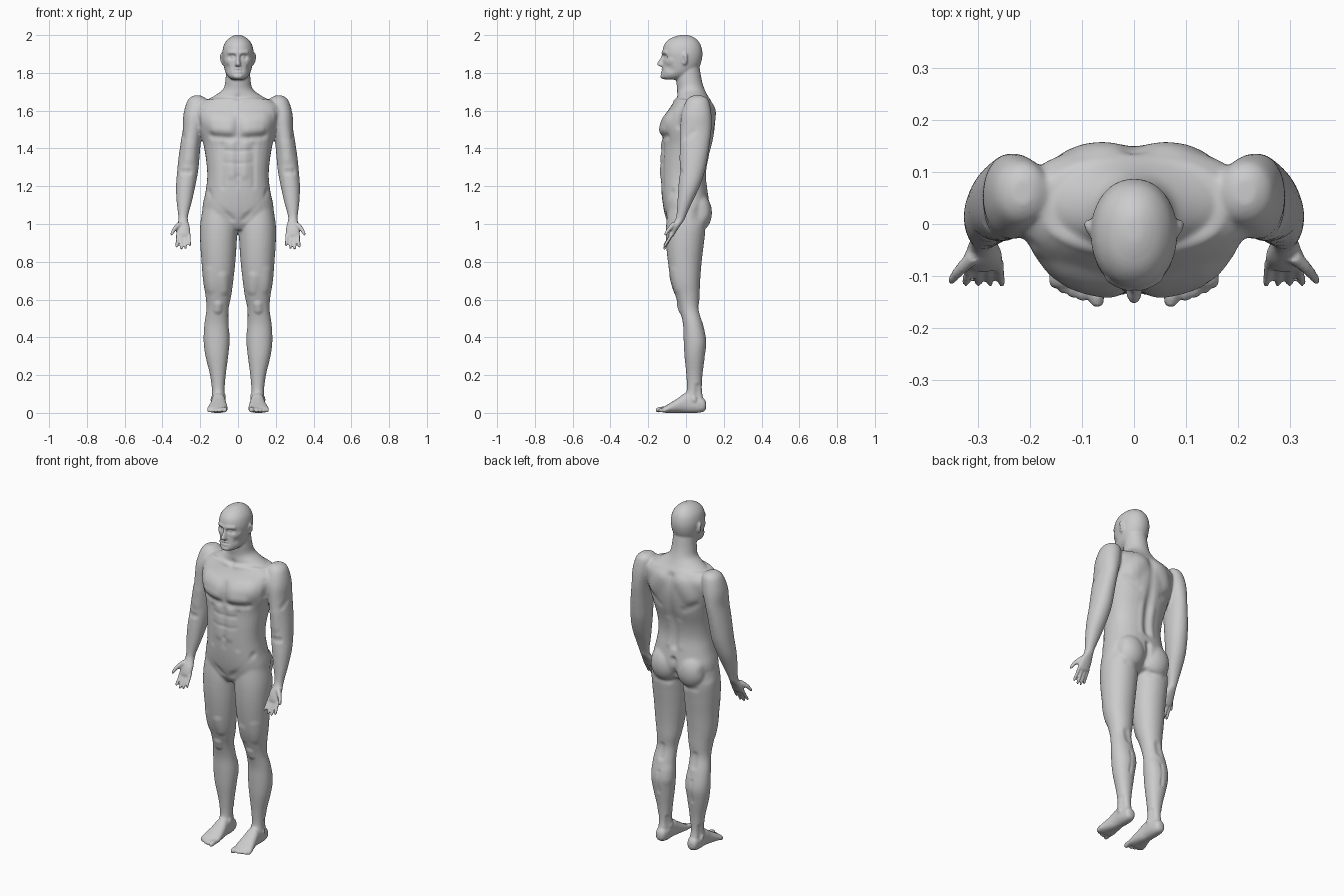
import bpy, bmesh, math
from mathutils import Vector, Matrix, kdtree

bm = bmesh.new()
BOTH = (1, -1)


def smooth_rows(rows, steps=4):
    """Catmull-Rom interpolation between section rows."""
    out = []
    for i in range(len(rows) - 1):
        a, b, c, d = (rows[max(i - 1, 0)], rows[i], rows[i + 1], rows[min(i + 2, len(rows) - 1)])
        for k in range(steps):
            t = k / steps
            out.append([0.5 * (2 * q + (r - p) * t + (2 * p - 5 * q + 4 * r - s) * t * t
                               + (3 * q - p - 3 * r + s) * t ** 3) for p, q, r, s in zip(a, b, c, d)])
    return out + [list(rows[-1])]


def bridge(rings, s=1):
    """Closed skin over a list of point rings, mirrored when s is -1."""
    rings = [[bm.verts.new((s * p[0], p[1], p[2])) for p in ring] for ring in rings]
    n = len(rings[0])
    for r0, r1 in zip(rings, rings[1:]):
        for k in range(n):
            bm.faces.new((r0[k], r0[(k + 1) % n], r1[(k + 1) % n], r1[k]))
    bm.faces.new(rings[0])
    bm.faces.new(rings[-1])


def loft(rows, n=2.0, along='z', sides=(1,), seg=32):
    """Rows are (station, x0, x1, v0, v1); v is y for vertical lofts and z for lofts along y."""
    rings = []
    for st, x0, x1, v0, v1 in smooth_rows(rows):
        ring = []
        for k in range(seg):
            a = 2 * math.pi * k / seg
            c, w = math.cos(a), math.sin(a)
            x = (x0 + x1) / 2 + (x1 - x0) / 2 * math.copysign(abs(c) ** (2 / n), c)
            v = (v0 + v1) / 2 + (v1 - v0) / 2 * math.copysign(abs(w) ** (2 / n), w)
            ring.append((x, v, st) if along == 'z' else (x, st, v))
        rings.append(ring)
    for s in sides:
        bridge(rings, s)


def circle(r, z, seg):
    return [Vector((r * math.cos(2 * math.pi * k / seg), r * math.sin(2 * math.pi * k / seg), z))
            for k in range(seg)]


def blob(c, r, rot=(0, 0, 0)):
    """Mirrored pair of ellipsoids."""
    m = (Matrix.Translation(c) @ Matrix.Rotation(rot[2], 4, 'Z') @ Matrix.Rotation(rot[1], 4, 'Y')
         @ Matrix.Rotation(rot[0], 4, 'X') @ Matrix.Diagonal((*r, 1)))
    rings = [[m @ p for p in circle(math.sin(t), math.cos(t), 24)]
             for t in (.05 + (math.pi - .1) * i / 14 for i in range(15))]
    for s in BOTH:
        bridge(rings, s)


def digit(points, r0, r1):
    """Mirrored finger or toe: a tube with rounded ends."""
    pts = [Vector(p) for p in smooth_rows(points, 4)]
    last = len(pts) - 1
    rings = []
    for i, p in enumerate(pts):
        d = (pts[min(i + 1, last)] - pts[max(i - 1, 0)]).normalized()
        q = d.to_track_quat('Z', 'Y')
        r = r0 + (r1 - r0) * i / last
        angles = (0, .5, 1.0, 1.4) if i == last else (0,)
        for t in angles:
            rings.append([p + q @ v for v in circle(r * math.cos(t), r * math.sin(t), 12)])
    for s in BOTH:
        bridge(rings, s)


def central(rows):
    return [(z, -w, w, f, b) for z, w, f, b in rows]


# torso and neck
loft(central([(.968, .04, -.075, .03), (1.0, .12, -.095, .09), (1.05, .182, -.112, .118),
              (1.1, .187, -.122, .125), (1.17, .172, -.13, .115), (1.25, .163, -.133, .104),
              (1.33, .168, -.132, .113), (1.42, .183, -.128, .138), (1.5, .205, -.133, .152),
              (1.57, .222, -.115, .155), (1.62, .222, -.082, .148), (1.66, .175, -.058, .128)]), n=2.35)
loft(central([(1.6, .2, -.06, .13), (1.65, .17, -.05, .13), (1.685, .115, -.048, .112),
              (1.715, .078, -.047, .098), (1.76, .067, -.052, .084), (1.83, .062, -.05, .072)]))

# head, nose and ears
loft(central([(2.0, .012, -.03, .01), (1.994, .03, -.055, .03), (1.978, .054, -.09, .056),
              (1.95, .074, -.115, .077), (1.91, .083, -.125, .087), (1.87, .081, -.122, .084),
              (1.83, .074, -.124, .07), (1.8, .065, -.13, .045), (1.777, .05, -.13, .005),
              (1.764, .03, -.112, -.03)]), n=2.1)
loft(central([(1.9, .008, -.127, -.1), (1.875, .009, -.138, -.1), (1.85, .014, -.155, -.1),
              (1.84, .017, -.15, -.1), (1.834, .013, -.138, -.1)]), seg=20)
blob((.085, -.008, 1.873), (.008, .018, .033), (-.15, .15, -.35))

# legs and seat
loft([(1.12, .03, .18, -.09, .09), (1.0, .005, .2, -.105, .105), (.9, .007, .2, -.105, .095),
      (.8, .014, .193, -.096, .083), (.7, .025, .185, -.08, .075), (.62, .036, .172, -.056, .072),
      (.55, .05, .167, -.034, .07), (.47, .05, .178, -.016, .09), (.38, .045, .182, -.012, .108),
      (.3, .052, .172, -.008, .1), (.2, .065, .148, .002, .087), (.12, .071, .138, .004, .084),
      (.07, .068, .14, -.015, .092), (.03, .07, .138, -.015, .09)], n=2.1, sides=BOTH)
blob((.085, .068, 1.06), (.088, .07, .1))

# feet and toes
loft([(.107, .09, .118, .025, .055), (.095, .076, .132, .008, .075), (.06, .068, .138, 0, .09),
      (.0, .066, .14, .0, .105), (-.04, .06, .147, .0, .08), (-.08, .055, .158, .0, .055),
      (-.108, .055, .164, .0, .038), (-.12, .06, .16, .004, .03)], n=2.3, along='y', sides=BOTH)
for x, y, r in ((.071, -.148, .015), (.098, -.141, .011), (.118, -.135, .0105),
                (.137, -.126, .01), (.154, -.116, .01)):
    digit([(x, -.09, .02), (x, y + .015, .019), (x, y, r)], r, r * .92)

# arms running down into the palms
loft([(1.68, .195, .235, .035, .09), (1.655, .165, .267, .002, .12), (1.58, .17, .289, -.025, .135),
      (1.5, .188, .293, -.03, .135), (1.42, .198, .305, -.03, .125), (1.35, .204, .315, -.03, .114),
      (1.28, .211, .322, -.033, .1), (1.2, .226, .328, -.04, .073), (1.12, .244, .325, -.045, .035),
      (1.05, .263, .317, -.05, .003), (1.02, .265, .316, -.059, -.01), (.985, .255, .325, -.079, -.035),
      (.955, .253, .328, -.09, -.054), (.935, .258, .324, -.093, -.066)], n=2.1, sides=BOTH)

# fingers and thumbs
for x, tx, tz in ((.261, .254, .888), (.28, .277, .873), (.3, .3, .87), (.319, .324, .882)):
    digit([(x, -.07, .955), ((x + tx) / 2, -.095, (.945 + tz) / 2), (tx, -.114, tz)], .0095, .0075)
digit([(.308, -.062, 1.0), (.335, -.088, .975), (.352, -.109, .945)], .015, .008)

bmesh.ops.recalc_face_normals(bm, faces=bm.faces)
mesh = bpy.data.meshes.new("body")
bm.to_mesh(mesh)
bm.free()
body = bpy.data.objects.new("body", mesh)
bpy.context.collection.objects.link(body)

# fuse all parts into one skin
rem = body.modifiers.new("fuse", 'REMESH')
rem.mode, rem.voxel_size = 'VOXEL', .006
soft = body.modifiers.new("soften", 'SMOOTH')
soft.factor, soft.iterations = .5, 3
dg = bpy.context.evaluated_depsgraph_get()
skin = bpy.data.meshes.new_from_object(body.evaluated_get(dg))
body.modifiers.clear()
body.data = skin
bm = bmesh.new()
bm.from_mesh(skin)
bm.normal_update()
bm.verts.ensure_lookup_table()
tree = kdtree.KDTree(len(bm.verts))
for v in bm.verts:
    tree.insert((abs(v.co.x), v.co.y, v.co.z), v.index)
tree.balance()
shift = {}


def sculpt(strokes):
    """Mirrored strokes (start, end, radius, amount) along the surface normal."""
    for a, b, r, amt in strokes:
        a, b = Vector(a), Vector(b)
        ab = b - a
        for co, i, _ in tree.find_range((a + b) / 2, ab.length / 2 + r):
            t = max(0, min(1, (co - a).dot(ab) / max(ab.length_squared, 1e-9)))
            d = (co - a - ab * t).length / r
            if d < 1:
                shift[i] = shift.get(i, 0) + amt * (1 - d * d) ** 2


# face: brow, sockets, eyes, cheeks, lips, chin, ear hollow
sculpt([((.012, -.125, 1.906), (.048, -.107, 1.908), .018, .005),
        ((.026, -.12, 1.886), (.04, -.112, 1.885), .021, -.011),
        ((.028, -.119, 1.884), (.038, -.114, 1.884), .01, .005),
        ((.052, -.098, 1.86), (.062, -.08, 1.865), .025, .004),
        ((.052, -.09, 1.825), (.056, -.075, 1.82), .028, -.004),
        ((0, -.125, 1.813), (.022, -.12, 1.812), .008, -.005),
        ((0, -.126, 1.82), (.014, -.123, 1.819), .01, .005),
        ((0, -.127, 1.805), (.013, -.124, 1.806), .01, .005),
        ((0, -.129, 1.779), (.012, -.127, 1.779), .018, .005),
        ((.092, -.015, 1.88), (.09, -.015, 1.865), .012, -.004)])

# chest and belly
sculpt([((.06, -.13, 1.53), (.13, -.1, 1.54), .075, .012),
        ((.05, -.132, 1.49), (.12, -.11, 1.495), .035, .006),
        ((0, -.13, 1.6), (0, -.135, 1.46), .028, -.008),
        ((.03, -.13, 1.455), (.14, -.1, 1.465), .026, -.008),
        ((0, -.13, 1.43), (0, -.13, 1.2), .016, -.004),
        ((.035, -.13, 1.42), (.035, -.13, 1.26), .033, .006),
        ((.01, -.13, 1.385), (.07, -.12, 1.39), .013, -.005),
        ((.01, -.13, 1.32), (.07, -.12, 1.325), .013, -.005),
        ((.082, -.115, 1.42), (.08, -.115, 1.2), .022, -.005),
        ((0, -.133, 1.255), (0, -.133, 1.25), .011, -.008),
        ((.15, -.07, 1.17), (.03, -.11, 1.02), .024, -.007),
        ((.025, -.06, 1.655), (.16, -.02, 1.67), .02, .005),
        ((0, -.055, 1.675), (0, -.055, 1.67), .022, -.007),
        ((.19, -.03, 1.6), (.2, -.04, 1.52), .025, -.006)])

# back and seat
sculpt([((0, .14, 1.62), (0, .11, 1.2), .035, -.012),
        ((.07, .15, 1.6), (.12, .14, 1.52), .06, .008),
        ((.035, .11, 1.35), (.035, .11, 1.2), .03, .004),
        ((.15, .12, 1.48), (.08, .13, 1.44), .03, -.004),
        ((0, .12, 1.12), (0, .1, .98), .024, -.02),
        ((.16, .08, 1.07), (.17, .05, 1.03), .045, -.006),
        ((.03, .09, .965), (.13, .09, .97), .024, -.006)])

# limbs: knees, thighs, calves, ankles, upper arms and elbows
sculpt([((.105, -.04, .57), (.107, -.035, .545), .032, .008),
        ((.07, -.06, .65), (.08, -.07, .72), .04, .006),
        ((.15, -.05, .66), (.15, -.06, .75), .04, .004),
        ((.108, .07, .56), (.108, .075, .5), .03, -.006),
        ((.108, .1, .42), (.11, .1, .3), .014, -.004),
        ((.07, .07, .42), (.072, .07, .38), .05, .004),
        ((.075, .03, .09), (.07, .03, .085), .02, .005),
        ((.137, .045, .075), (.138, .045, .07), .02, .006),
        ((.08, .06, .14), (.085, .06, .08), .025, -.006),
        ((.13, .06, .14), (.13, .06, .08), .025, -.006),
        ((.3, .04, 1.49), (.29, .0, 1.46), .025, -.004),
        ((.25, -.03, 1.42), (.255, -.03, 1.35), .045, .004),
        ((.26, -.03, 1.275), (.29, -.025, 1.275), .025, -.005)])

for v, off in [(bm.verts[i], bm.verts[i].normal * a) for i, a in shift.items()]:
    v.co += off
# blend the trunk and limb junctions
trunk = [v for v in bm.verts if .93 < v.co.z < 1.75 and abs(v.co.x) < .24 + max(0, v.co.z - 1.3) * .3]
for _ in range(6):
    bmesh.ops.smooth_vert(bm, verts=trunk, factor=.5, use_axis_x=True, use_axis_y=True, use_axis_z=True)
for f in bm.faces:
    f.smooth = True
bm.to_mesh(skin)
bm.free()
